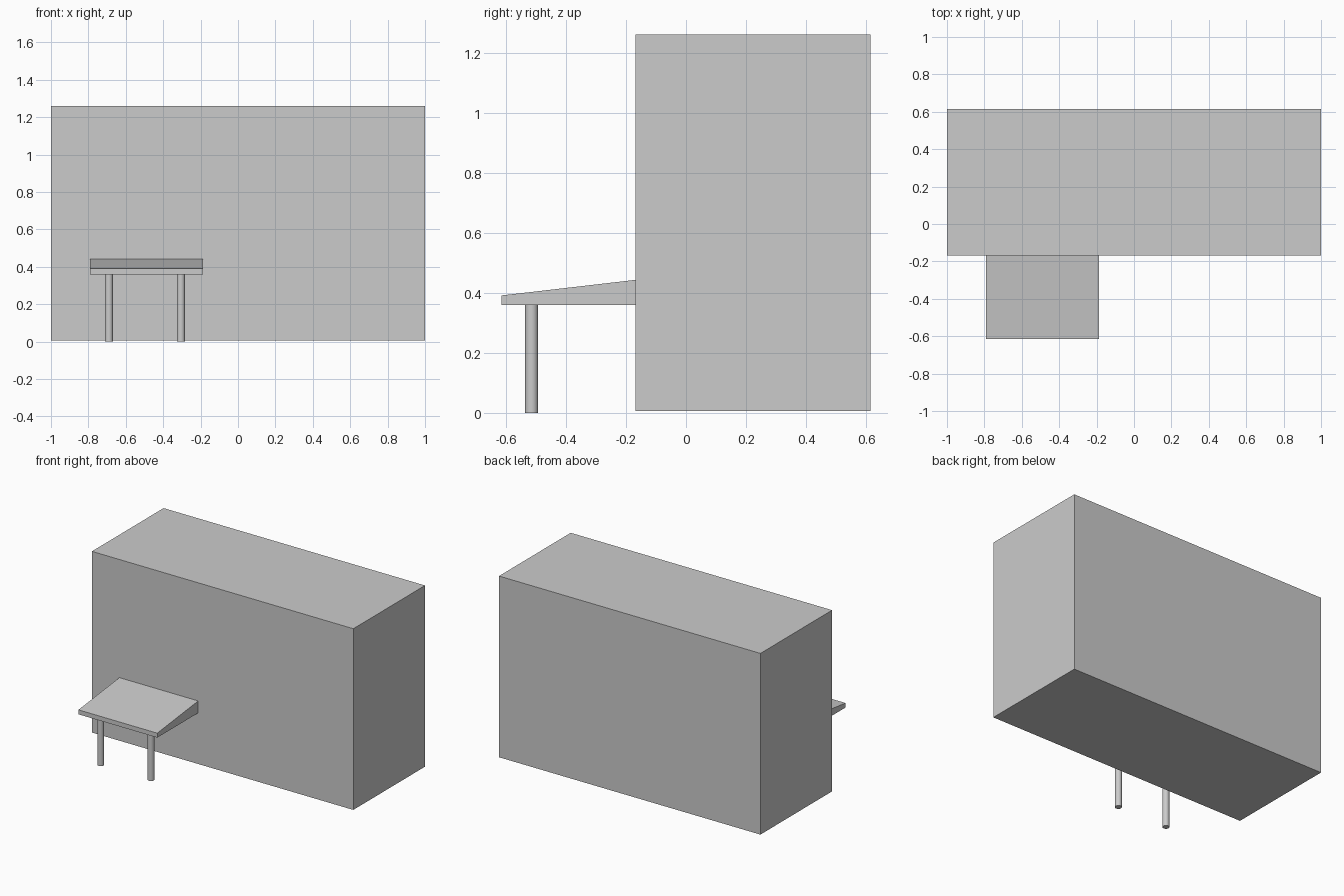
import bpy, bmesh

if "Cube" in bpy.data.objects:
    bpy.data.objects.remove(bpy.data.objects["Cube"])

WALL_Y = -0.168  # front wall plane of the building


def extrude_profile(name, profile, x0, x1):
    """Extrude a (y, z) outline along x."""
    bm = bmesh.new()
    face = bm.faces.new([bm.verts.new((x0, y, z)) for y, z in profile])
    result = bmesh.ops.extrude_face_region(bm, geom=[face])
    verts = [g for g in result["geom"] if isinstance(g, bmesh.types.BMVert)]
    bmesh.ops.translate(bm, verts=verts, vec=(x1 - x0, 0, 0))
    bmesh.ops.recalc_face_normals(bm, faces=bm.faces)
    mesh = bpy.data.meshes.new(name)
    bm.to_mesh(mesh)
    bm.free()
    obj = bpy.data.objects.new(name, mesh)
    bpy.context.collection.objects.link(obj)
    return obj


# Main building block
extrude_profile("building", [(WALL_Y, 0.007), (0.615, 0.007),
                             (0.615, 1.26), (WALL_Y, 1.26)], -1.0, 1.0)

# Sloping porch roof against the front wall
extrude_profile("porch_roof", [(-0.615, 0.36), (WALL_Y, 0.36),
                               (WALL_Y, 0.443), (-0.615, 0.391)], -0.79, -0.187)

# Round porch posts
for side, x in (("left", -0.69), ("right", -0.305)):
    bpy.ops.mesh.primitive_cylinder_add(vertices=32, radius=0.0215, depth=0.36,
                                        location=(x, -0.514, 0.18))
    bpy.context.object.name = side + "_porch_post"
    bpy.ops.object.shade_smooth_by_angle()
